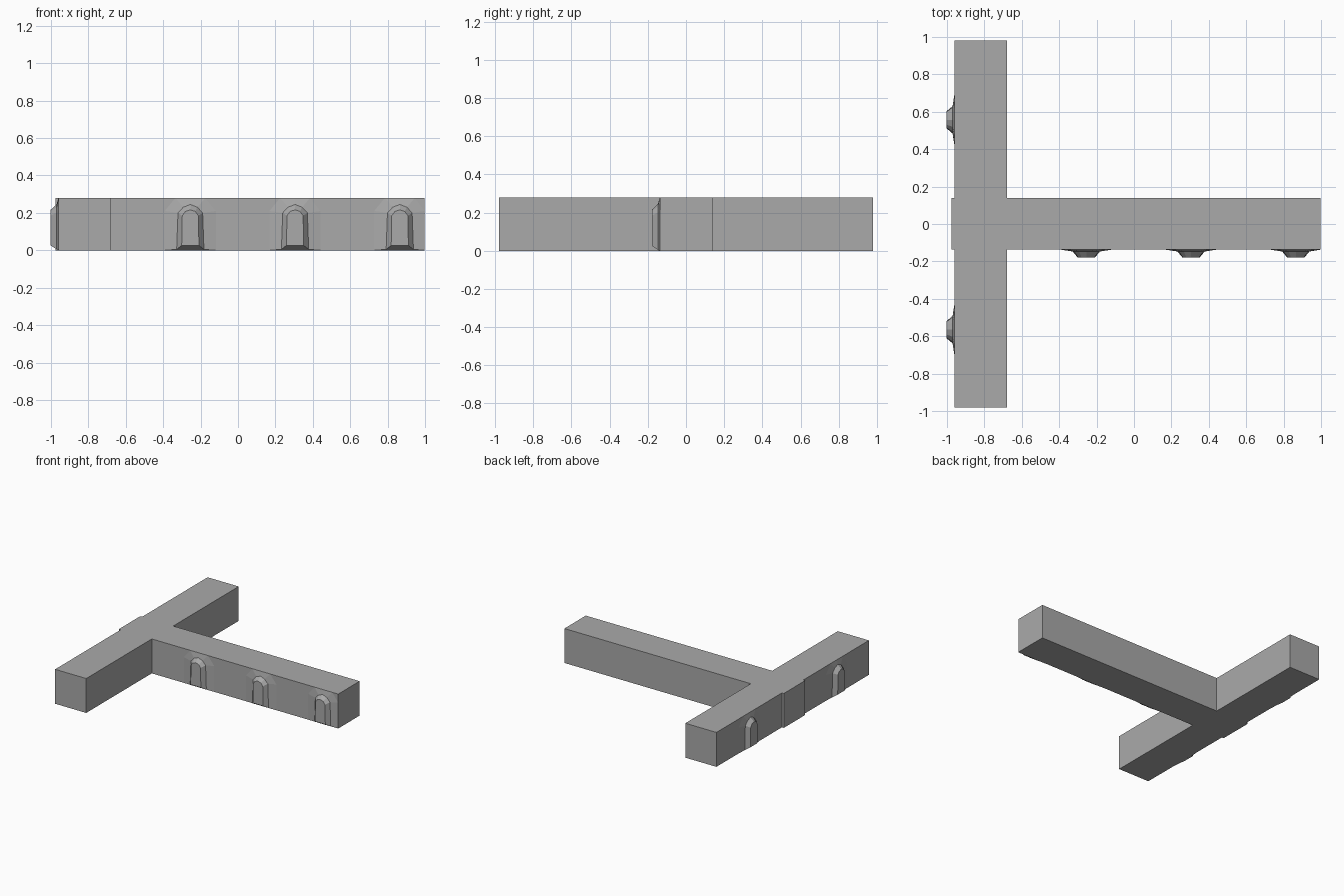
import bpy, bmesh
from mathutils import Vector

if "Cube" in bpy.data.objects:
    bpy.data.objects.remove(bpy.data.objects["Cube"])

stone = bpy.data.materials.new("plain_grey")
stone.diffuse_color = (0.4, 0.4, 0.4, 1)
stone.use_nodes = True
stone.node_tree.nodes["Principled BSDF"].inputs["Base Color"].default_value = stone.diffuse_color
H = 0.28


def make_object(name, bm):
    bmesh.ops.recalc_face_normals(bm, faces=bm.faces)
    mesh = bpy.data.meshes.new(name)
    bm.to_mesh(mesh)
    bm.free()
    mesh.materials.append(stone)
    obj = bpy.data.objects.new(name, mesh)
    bpy.context.collection.objects.link(obj)
    return obj


# T-shaped body: cross bar and stem from one extruded outline
outline = [(-0.96, -0.98), (-0.68, -0.98), (-0.68, -0.137), (0.998, -0.137),
           (0.998, 0.138), (-0.68, 0.138), (-0.68, 0.98), (-0.96, 0.98),
           (-0.96, 0.138), (-0.977, 0.138), (-0.977, -0.137), (-0.96, -0.137)]
bm = bmesh.new()
base = bm.faces.new([bm.verts.new((x, y, 0)) for x, y in outline])
top = bmesh.ops.extrude_face_region(bm, geom=[base])["geom"]
bmesh.ops.translate(bm, vec=(0, 0, H), verts=[v for v in top if isinstance(v, bmesh.types.BMVert)])
make_object("t_shaped_body", bm)

# Arched bosses: three half-profiles (side, height) with their depth off the wall
RINGS = [
    (0.0, [(0.137, 0.0), (0.137, 0.21), (0.08, H), (0, H)]),
    (0.01, [(0.073, 0.005), (0.066, 0.2), (0.038, 0.23), (0, 0.245)]),
    (0.042, [(0.046, 0.026), (0.043, 0.185), (0.026, 0.208), (0, 0.216)]),
]


def boss(name, origin, along, out):
    bm = bmesh.new()
    o, a, n = Vector(origin), Vector(along), Vector(out)
    loops = []
    for depth, half in RINGS:
        pts = half + [(-s, z) for s, z in reversed(half[:-1])]
        loops.append([bm.verts.new(o + a * s + n * depth + Vector((0, 0, z))) for s, z in pts])
    count = len(loops[0])
    for r0, r1 in zip(loops, loops[1:]):
        for i in range(count):
            j = (i + 1) % count
            bm.faces.new((r0[i], r0[j], r1[j], r1[i]))
    bm.faces.new(loops[-1])
    bm.faces.new(loops[0][::-1])
    # keep the spread base within the end of the stem
    for v in bm.verts:
        v.co.x = min(v.co.x, 0.998)
    make_object(name, bm)


# Three bosses along the stem, two on the back of the cross bar
for i, x in enumerate((-0.255, 0.305, 0.865)):
    boss(f"stem_arch_{i + 1}", (x, -0.137, 0), (1, 0, 0), (0, -1, 0))
for i, y in enumerate((-0.565, 0.557)):
    boss(f"bar_arch_{i + 1}", (-0.96, y, 0), (0, 1, 0), (-1, 0, 0))
